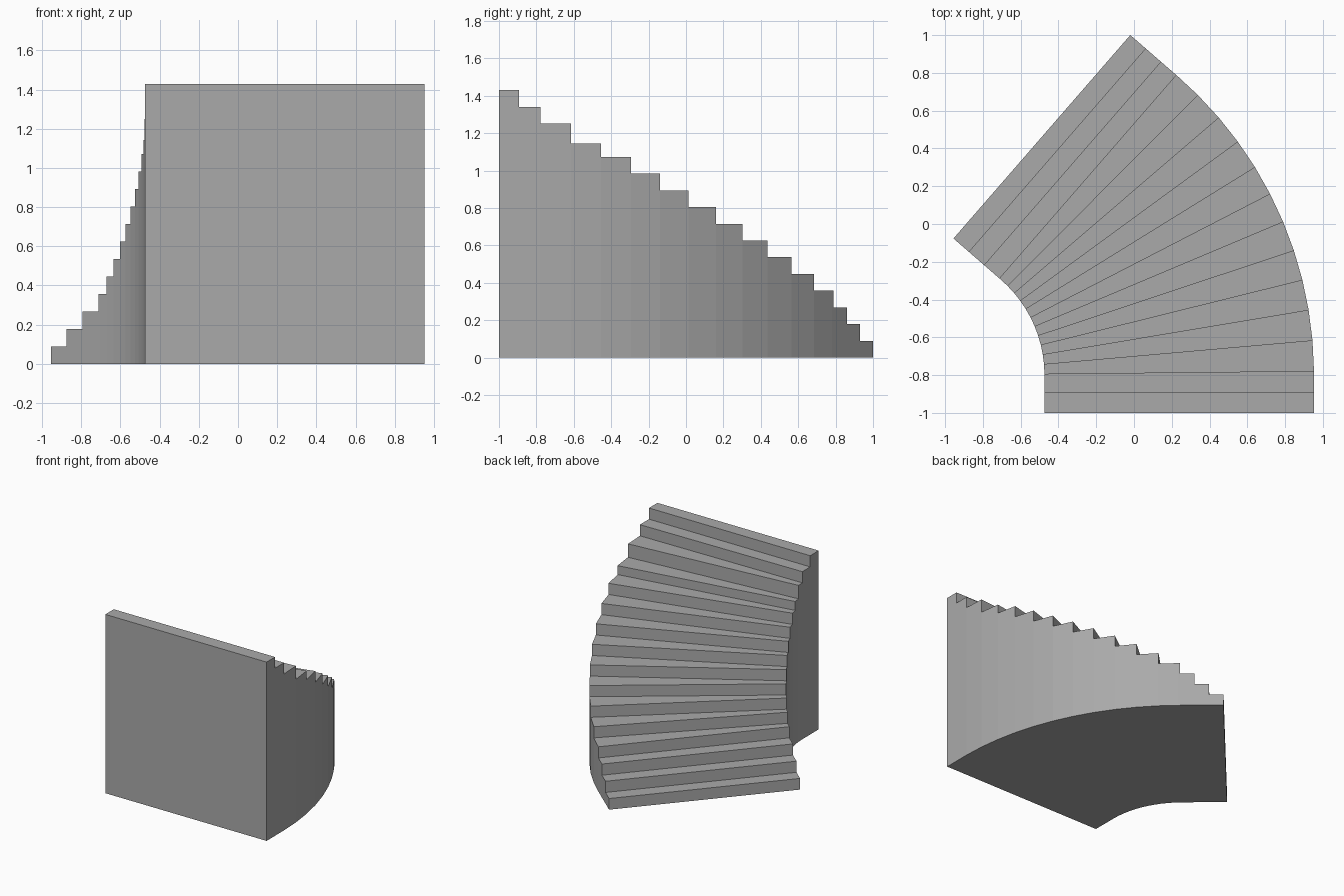
import bpy, bmesh
from math import sin, cos, radians

cube = bpy.data.objects.get("Cube")
if cube:
    bpy.data.objects.remove(cube, do_unlink=True)

STEPS = 16
HEIGHT = 1.43
CX, CY = -1.142, -0.8             # centre of the turn
R_IN, R_OUT = 0.668, 2.095
TURN = radians(49)
LEAD_IN, LEAD_OUT = 0.2, 0.334    # straight runs before and after the turn
R_MID = (R_IN + R_OUT) / 2
ARC = R_MID * TURN
TOTAL = LEAD_IN + ARC + LEAD_OUT
RUN = TOTAL / STEPS


def plan_point(s, r):
    """Plan position at distance s along the walking line, radius r."""
    d = s - LEAD_IN
    a = min(max(d / R_MID, 0), TURN)
    straight = min(d, 0) + max(d - ARC, 0)
    return (CX + r * cos(a) - straight * sin(a),
            CY + r * sin(a) + straight * cos(a))


def tread_height(i):
    # the fourth tread from the top sits slightly low
    return HEIGHT * (STEPS - i) / STEPS - (0.018 if i == 3 else 0)


# Stations: every riser plus the two ends of the turn
stations = sorted([i * RUN for i in range(STEPS + 1)] + [LEAD_IN, LEAD_IN + ARC])
heights = [tread_height(int((a + b) / 2 / RUN))
           for a, b in zip(stations, stations[1:])] + [0]

bm = bmesh.new()


def vert(s, r, z):
    return bm.verts.new((*plan_point(s, r), z))


def face(*points):
    bm.faces.new([vert(*p) for p in points])


for i, (a, b) in enumerate(zip(stations, stations[1:])):
    h, low = heights[i], heights[i + 1]
    # tread and underside
    face((a, R_IN, h), (a, R_OUT, h), (b, R_OUT, h), (b, R_IN, h))
    face((a, R_IN, 0), (b, R_IN, 0), (b, R_OUT, 0), (a, R_OUT, 0))
    # side walls, with a corner where the next lower tread meets them
    for r in (R_IN, R_OUT):
        wall = [(a, r, 0), (b, r, 0), (b, r, h), (a, r, h)]
        if 0 < low < h:
            wall.insert(2, (b, r, low))
        face(*(wall if r == R_OUT else wall[::-1]))
    # riser
    if low < h:
        face((b, R_OUT, low), (b, R_IN, low), (b, R_IN, h), (b, R_OUT, h))

# tall front wall
face((0, R_IN, 0), (0, R_OUT, 0), (0, R_OUT, HEIGHT), (0, R_IN, HEIGHT))

bmesh.ops.remove_doubles(bm, verts=bm.verts, dist=0.0005)
bmesh.ops.recalc_face_normals(bm, faces=bm.faces)
mesh = bpy.data.meshes.new("curved_staircase")
bm.to_mesh(mesh)
bm.free()

# Plain grey material
grey = bpy.data.materials.new("plain grey")
grey.use_nodes = True
colour = (0.4, 0.4, 0.4, 1)
grey.diffuse_color = colour
grey.node_tree.nodes["Principled BSDF"].inputs["Base Color"].default_value = colour
mesh.materials.append(grey)

staircase = bpy.data.objects.new("curved_staircase", mesh)
bpy.context.collection.objects.link(staircase)
